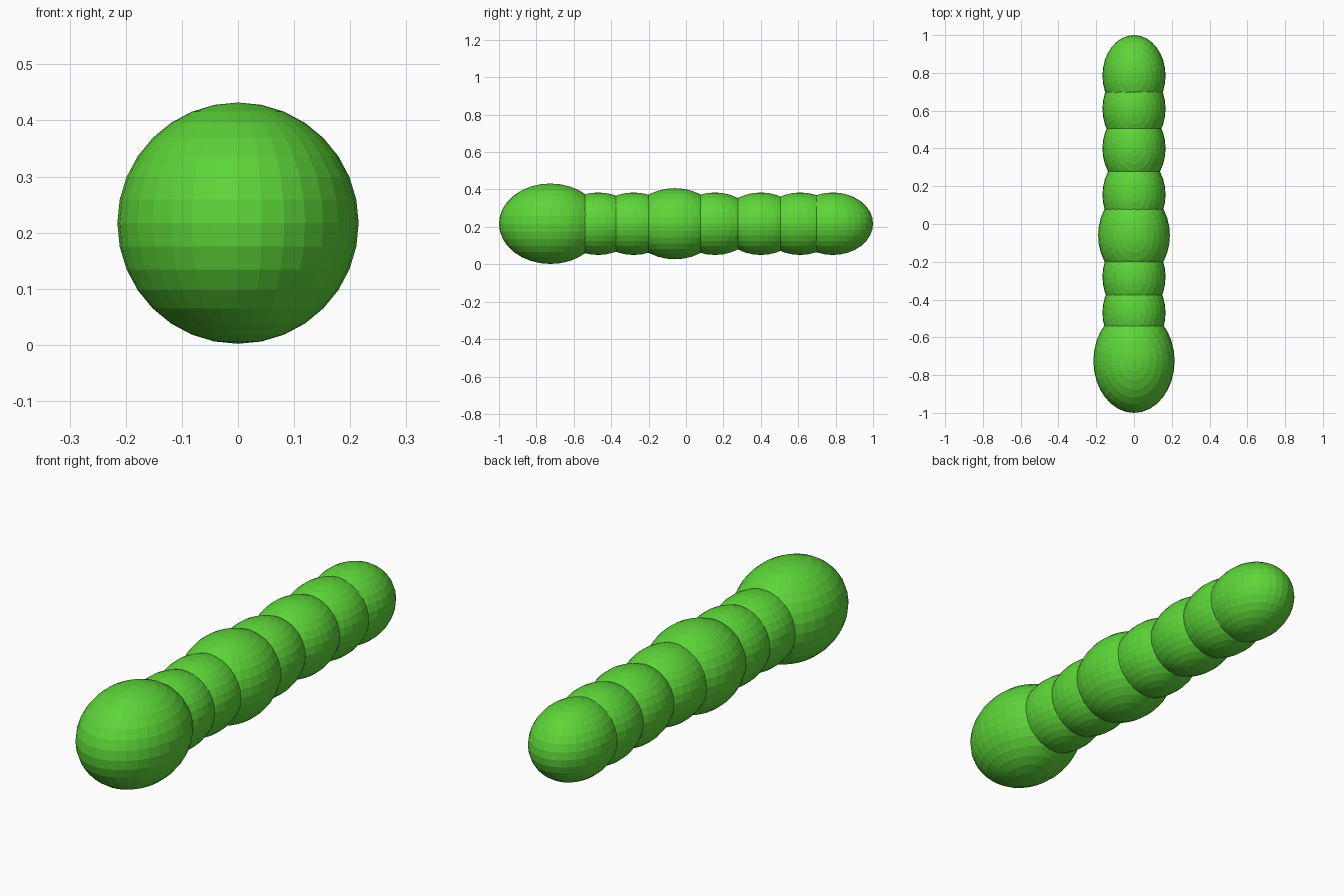
import bpy

if "Cube" in bpy.data.objects:
    bpy.data.objects.remove(bpy.data.objects["Cube"])

# single flat colour
green = bpy.data.materials.new("bright_green")
green.diffuse_color = (0.11, 0.67, 0.04, 1.0)
green.use_nodes = True
green.node_tree.nodes["Principled BSDF"].inputs["Base Color"].default_value = green.diffuse_color

CENTRE_Z = 0.217


def ellipsoid(name, y, radius, length):
    """Flat-faced sphere stretched along the body (y)."""
    bpy.ops.mesh.primitive_uv_sphere_add(segments=32, ring_count=16, radius=1,
                                         location=(0, y, CENTRE_Z))
    ob = bpy.context.object
    ob.name = name
    ob.scale = (radius, length, radius)
    bpy.ops.object.transform_apply(location=False, rotation=False, scale=True)
    ob.data.materials.append(green)
    return ob


# head at the front
ellipsoid("head", -0.725, 0.215, 0.275)

# equal small body segments, the last one is the tail
for i, y in enumerate((-0.47, -0.28, 0.155, 0.40, 0.61)):
    ellipsoid(f"body_segment_{i + 1}", y, 0.167, 0.215)
ellipsoid("tail", 0.785, 0.167, 0.215)

# larger middle segment
ellipsoid("middle_segment", -0.06, 0.19, 0.243)
